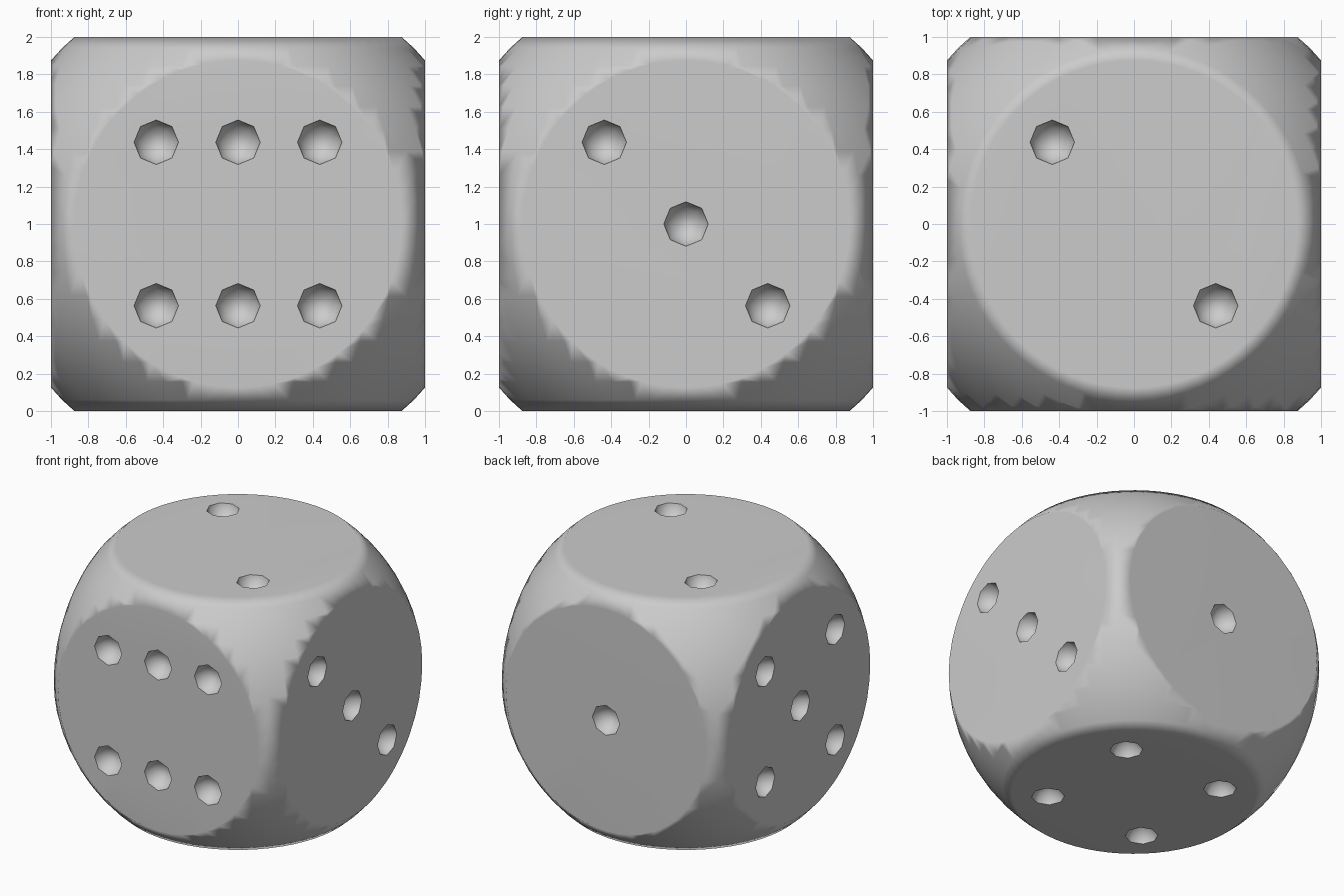
import bpy, bmesh
from math import radians
from mathutils import Matrix, Vector

if "Cube" in bpy.data.objects:
    bpy.data.objects.remove(bpy.data.objects["Cube"])

ROUND_R = 1.33     # rounding sphere
PIP_R = 0.122
D = 0.437          # pip spacing from face centre

# body: cube rounded by a sphere
bpy.ops.mesh.primitive_cube_add(size=2, location=(0, 0, 1))
die = bpy.context.object
die.name = "die_body"
bpy.ops.mesh.primitive_uv_sphere_add(segments=64, ring_count=32, radius=ROUND_R, location=(0, 0, 1))
rounder = bpy.context.object
rounder.name = "rounding_cutter"

# pip layouts in face coordinates
diag = [(-D, D), (D, -D)]
corners = [(x, y) for x in (-D, D) for y in (-D, D)]
X, Y, Z = Vector((1, 0, 0)), Vector((0, 1, 0)), Vector((0, 0, 1))
faces = [  # right, up, outward, pips
    (X, Z, -Y, corners + [(0, D), (0, -D)]),   # front: six
    (-X, Z, Y, [(0, 0)]),                      # back: one
    (Y, Z, X, diag + [(0, 0)]),                # right: three
    (-Y, Z, -X, corners + [(0, 0)]),           # left: five
    (X, Y, Z, diag),                           # top: two
    (X, -Y, -Z, corners),                      # bottom: four
]

# pip cutters: eight-sided balls sunk into each face
bm = bmesh.new()
for u, v, n, pips in faces:
    rot = Matrix((u, v, n)).transposed().to_4x4()
    for a, b in pips:
        pos = Z + n * 1.015 + u * a + v * b
        bmesh.ops.create_uvsphere(bm, u_segments=8, v_segments=8, radius=PIP_R,
                                  matrix=Matrix.Translation(pos) @ rot)
mesh = bpy.data.meshes.new("pip_cutters")
bm.to_mesh(mesh)
bm.free()
pip_cutters = bpy.data.objects.new("pip_cutters", mesh)
bpy.context.collection.objects.link(pip_cutters)

# cut the body
bpy.ops.object.select_all(action='DESELECT')
die.select_set(True)
bpy.context.view_layer.objects.active = die
for cutter, op in ((rounder, 'INTERSECT'), (pip_cutters, 'DIFFERENCE')):
    m = die.modifiers.new(op.lower(), 'BOOLEAN')
    m.operation, m.object, m.solver = op, cutter, 'EXACT'
    bpy.ops.object.modifier_apply(modifier=m.name)
    bpy.data.objects.remove(cutter)

# soft shading that keeps the six faces flat
bpy.ops.object.shade_smooth_by_angle(angle=radians(50))
w = die.modifiers.new("flat_faces", 'WEIGHTED_NORMAL')
w.keep_sharp = True
